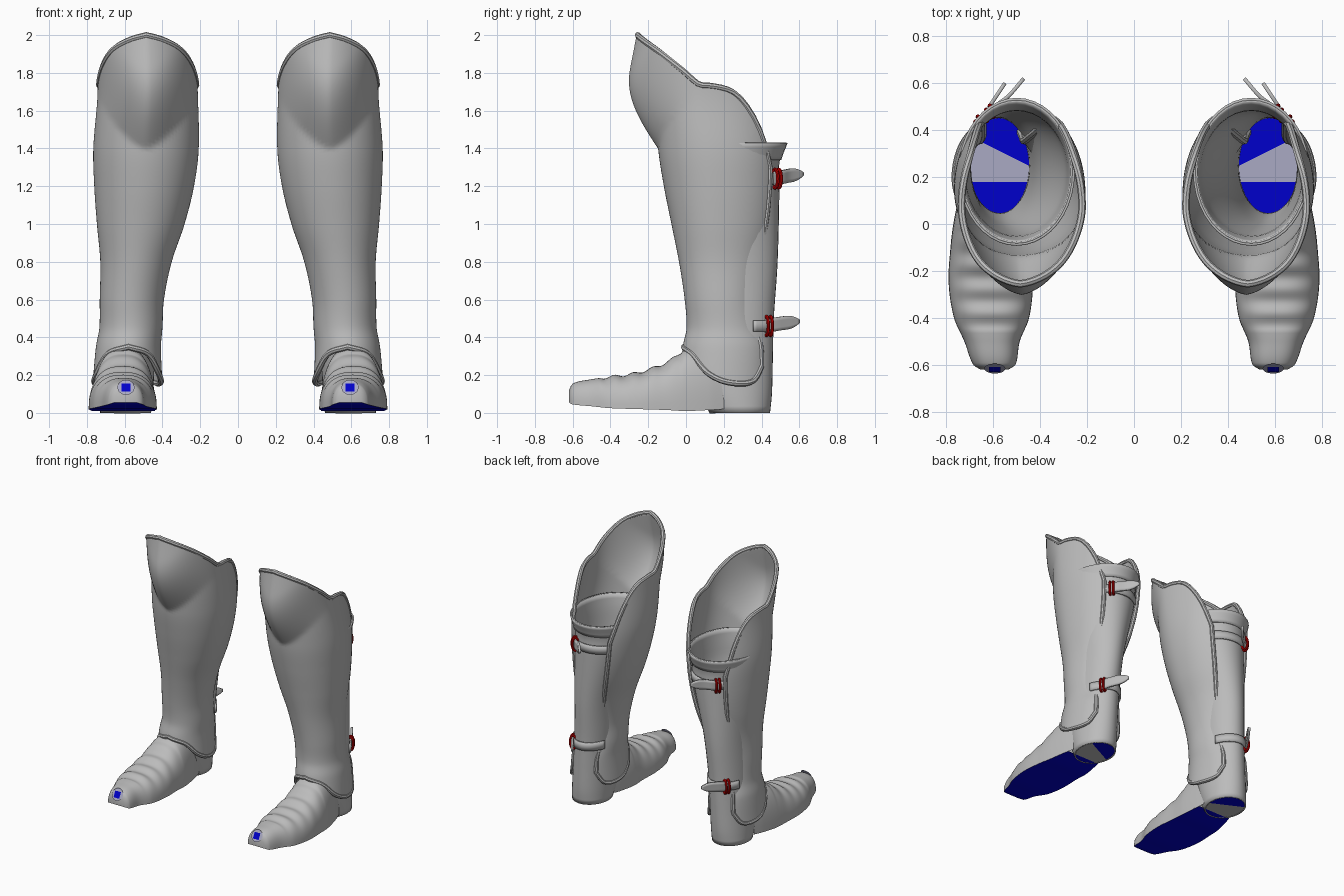
import bpy, bmesh, math
from math import sin, cos, pi, radians
from mathutils import Vector, Matrix

if "Cube" in bpy.data.objects:
    bpy.data.objects.remove(bpy.data.objects["Cube"])


def material(name, rgb):
    m = bpy.data.materials.new(name)
    m.use_nodes = True
    m.diffuse_color = (*rgb, 1)
    m.node_tree.nodes["Principled BSDF"].inputs["Base Color"].default_value = (*rgb, 1)
    return m


GREY = material("grey leather", (.5, .5, .5))
BLUE = material("blue sole", (0, 0, .6))
RED = material("red buckle", (.6, 0, 0))
PALE = material("pale blue grey", (.4, .4, .55))


def at(rows, k):
    """Smoothly interpolate table rows keyed by their first value."""
    k = min(max(k, rows[0][0]), rows[-1][0])
    i = max(j for j in range(len(rows) - 1) if rows[j][0] <= k)
    a, b = rows[i], rows[i + 1]
    p, n = rows[max(i - 1, 0)], rows[min(i + 2, len(rows) - 1)]
    h = b[0] - a[0]
    u = (k - a[0]) / h
    out = []
    for c in range(1, len(a)):
        ma = (b[c] - p[c]) / (b[0] - p[0]) * h
        mb = (n[c] - a[c]) / (n[0] - a[0]) * h
        d = b[c] - a[c]
        out.append(a[c] + u * (ma + u * (3 * d - 2 * ma - mb + u * (ma + mb - 2 * d))))
    return out


def finish(name, bm, mats, thick=0, normals=True):
    """Turn a bmesh into a smooth pair of objects mirrored across x."""
    if normals:
        bmesh.ops.recalc_face_normals(bm, faces=bm.faces)
    me = bpy.data.meshes.new(name)
    bm.to_mesh(me)
    bm.free()
    for m in mats:
        me.materials.append(m)
    ob = bpy.data.objects.new(name, me)
    bpy.context.collection.objects.link(ob)
    bpy.context.view_layer.objects.active = ob
    ob.select_set(True)
    bpy.ops.object.shade_smooth_by_angle(angle=radians(40))
    ob.select_set(False)
    if thick:
        mod = ob.modifiers.new("thickness", "SOLIDIFY")
        mod.thickness, mod.offset = thick, 0
    mod = ob.modifiers.new("pair", "MIRROR")
    mod.use_mirror_merge = False
    return ob


def grid(name, f, nu, nv, mat=GREY, wrap=False, thick=0, cap=False):
    """Surface from f(u, v), u and v in 0..1; wrap closes it along u."""
    bm = bmesh.new()
    cols = nu if wrap else nu + 1
    rows = [[bm.verts.new(f(i / nu, j / nv)) for i in range(cols)] for j in range(nv + 1)]
    for j in range(nv):
        for i in range(nu):
            k = (i + 1) % cols
            bm.faces.new((rows[j][i], rows[j][k], rows[j + 1][k], rows[j + 1][i]))
    if cap:
        bm.faces.new(rows[0])
    return finish(name, bm, [mat], thick)


def tube(name, pts, centre, r, mat=GREY):
    """Closed round cord, framed by the direction away from centre(p)."""
    n = len(pts)

    def f(u, v):
        i = round(v * n) % n
        t = (pts[(i + 1) % n] - pts[i - 1]).normalized()
        a = t.cross(pts[i] - centre(pts[i])).normalized()
        return pts[i] + r * (cos(2 * pi * u) * a + sin(2 * pi * u) * a.cross(t))
    return grid(name, f, 8, n, mat, wrap=True)


# Greave: height, centre x, half width, front y, middle y, back y
GREAVE = [(.15, .585, .178, -.03, .19, .4), (.35, .58, .165, -.01, .2, .395),
          (.45, .567, .16, .01, .2, .37), (.6, .562, .163, 0, .19, .355),
          (.8, .54, .182, -.03, .18, .38), (1, .515, .225, -.07, .17, .42),
          (1.2, .497, .257, -.11, .16, .44), (1.4, .487, .272, -.14, .14, .44),
          (1.7, .478, .258, -.15, .08, .4), (2, .485, .255, -.1, .05, .35)]
BOTTOM = [(0, .35), (40, .31), (70, .21), (100, .16), (130, .17), (145, .25)]
TOP = [(0, 2), (20, 1.975), (45, 1.92), (70, 1.82), (88, 1.74), (100, 1.73),
       (115, 1.7), (125, 1.63), (135, 1.5), (145, 1.3)]


def greave(u, v):
    deg = 290 * u - 145
    phi = radians(deg)
    low, high = at(BOTTOM, abs(deg))[0], at(TOP, abs(deg))[0]
    z = low + (high - low) * v
    cx, rx, yf, cy, yb = at(GREAVE, z)
    r = cy - yf if abs(deg) < 90 else (yb - cy) / .82
    y = cy - r * cos(phi)
    # Knee bulge with a centre crest
    side = abs(sin(phi))
    rise = z - 1.4 - .27 * side ** 1.5
    if rise > 0 and abs(deg) < 90:
        y -= .155 * sin(min(rise / .42, 1) * pi / 2) * cos(phi) * (1 - .25 * side)
    return Vector((cx + rx * sin(phi), y, z))


def leg_axis(p):
    g = at(GREAVE, p.z)
    return Vector((g[0], g[3], p.z))


grid("greave", greave, 72, 80, thick=.014)
steps = [i / 60 for i in range(60)]
edge = [greave(s, 0) for s in steps] + [greave(1, s) for s in steps]
edge += [greave(1 - s, 1) for s in steps] + [greave(0, 1 - s) for s in steps]
tube("greave_rim", edge, leg_axis, .016)

# Boot shaft: height, centre x, half width, front y, back y
SHAFT = [(0, .595, .13, .13, .44), (.1, .59, .135, .08, .45), (.3, .58, .135, .04, .455),
         (.5, .57, .135, .04, .46), (.8, .55, .15, 0, .48), (1.2, .505, .215, -.05, .49),
         (1.33, .5, .225, -.06, .49), (1.43, .5, .235, -.08, .525)]


def shaft(u, z, out=0):
    cx, rx, yf, yb = at(SHAFT, z)
    a = 2 * pi * u
    return Vector((cx + (rx + out) * sin(a), (yf + yb) / 2 - ((yb - yf) / 2 + out) * cos(a), z))


grid("boot_shaft", lambda u, v: shaft(u, 1.43 * v), 40, 40, wrap=True, thick=.01)
grid("shaft_collar", lambda u, v: shaft(u, 1.34 + .09 * v, .008), 40, 4, wrap=True, thick=.01)

# Foot: y, centre x, half width, top, bottom
FOOT = [(-.62, .595, .06, .12, .055), (-.6, .595, .09, .155, .045), (-.5, .605, .118, .178, .035),
        (-.4, .607, .16, .192, .025), (-.25, .61, .18, .215, .02), (-.1, .61, .172, .27, .015),
        (0, .605, .165, .335, .01), (.12, .6, .145, .35, .015), (.2, .595, .125, .34, .02)]


def foot(u, v):
    y = -.62 + .82 * v
    cx, w, top, low = at(FOOT, y)
    c, s = cos(pi * u), sin(pi * u)
    # Leather creases across the instep
    if -.45 < y < -.02:
        top += .007 * sin(y * 62) * s
    return Vector((cx - w * math.copysign(abs(c) ** .8, c), y, low + (top - low) * abs(s) ** .8))


def sole(u, v):
    y = -.62 + .78 * v
    cx, w, top, low = at(FOOT, y)
    return Vector((cx + w * (2 * u - 1), y, low))


grid("foot", foot, 32, 90, cap=True)
grid("sole", sole, 4, 30, BLUE)


def heel_plate(name, z, wedge):
    """Blue plate across the shaft with a slanted band of another colour."""
    bm = bmesh.new()
    bm.faces.new([bm.verts.new(shaft(i / 40, z)) for i in range(40)])
    lines = [(.18, 0), (.31, .5)]
    for y, slope in lines:
        bmesh.ops.bisect_plane(bm, geom=bm.verts[:] + bm.edges[:] + bm.faces[:],
                               plane_co=(.57, y, z), plane_no=(-slope, 1, 0))
    for f in bm.faces:
        c = f.calc_center_median()
        f.material_index = int(.18 < c.y < .31 + .5 * (c.x - .57))
    finish(name, bm, [BLUE, wedge], normals=False)


heel_plate("insole", .37, PALE)
heel_plate("heel_sole", .001, GREY)

# Toe patch: pale disc under a small blue square
for name, sides, r, lift, mat in (("toe_halo", 24, .045, .004, PALE), ("toe_patch", 4, .034, .008, BLUE)):
    bm = bmesh.new()
    bmesh.ops.create_circle(bm, cap_ends=True, segments=sides, radius=r)
    turn = Matrix.Rotation(radians(62), 4, "X") @ Matrix.Rotation(pi / 4, 4, "Z")
    bm.transform(Matrix.Translation((.593, -.612 - lift, .135)) @ turn)
    finish(name, bm, [mat], normals=False)

# Straps, each with a buckle and a loose tail
for label, z, tail in (("upper", 1.24, [(.62, .465), (.58, .51), (.53, .55), (.47, .62)]),
                       ("lower", .46, [(.66, .42), (.635, .47), (.6, .525), (.55, .6)])):
    grid(label + "_strap", lambda u, v: shaft(.33 + .34 * u, z, .012)
         + Vector((0, 0, .06 * (v - .5))), 24, 2, thick=.012)
    path = [(i, *p) for i, p in enumerate(tail)]

    def loose(u, v):
        x, y = at(path, 3 * u)
        half = .036 * (1 - max(0, (u - .7) / .3) ** 2 * .8)
        return Vector((x, y, z + .025 * u + (2 * v - 1) * half))
    grid(label + "_strap_tail", loose, 16, 4, thick=.016)
    base = Vector((*at(path, .35), z))
    along = Vector((tail[1][0] - tail[0][0], tail[1][1] - tail[0][1], 0)).normalized()
    out = Vector((along.y, -along.x, 0))
    for k, shift in enumerate((-.012, .012)):
        ring = [base + along * shift + out * .022 * cos(a) + Vector((0, 0, .05 * sin(a)))
                for a in (2 * pi * i / 20 for i in range(20))]
        tube(f"{label}_buckle_{k + 1}", ring, lambda p: base + along * shift, .009, RED)
